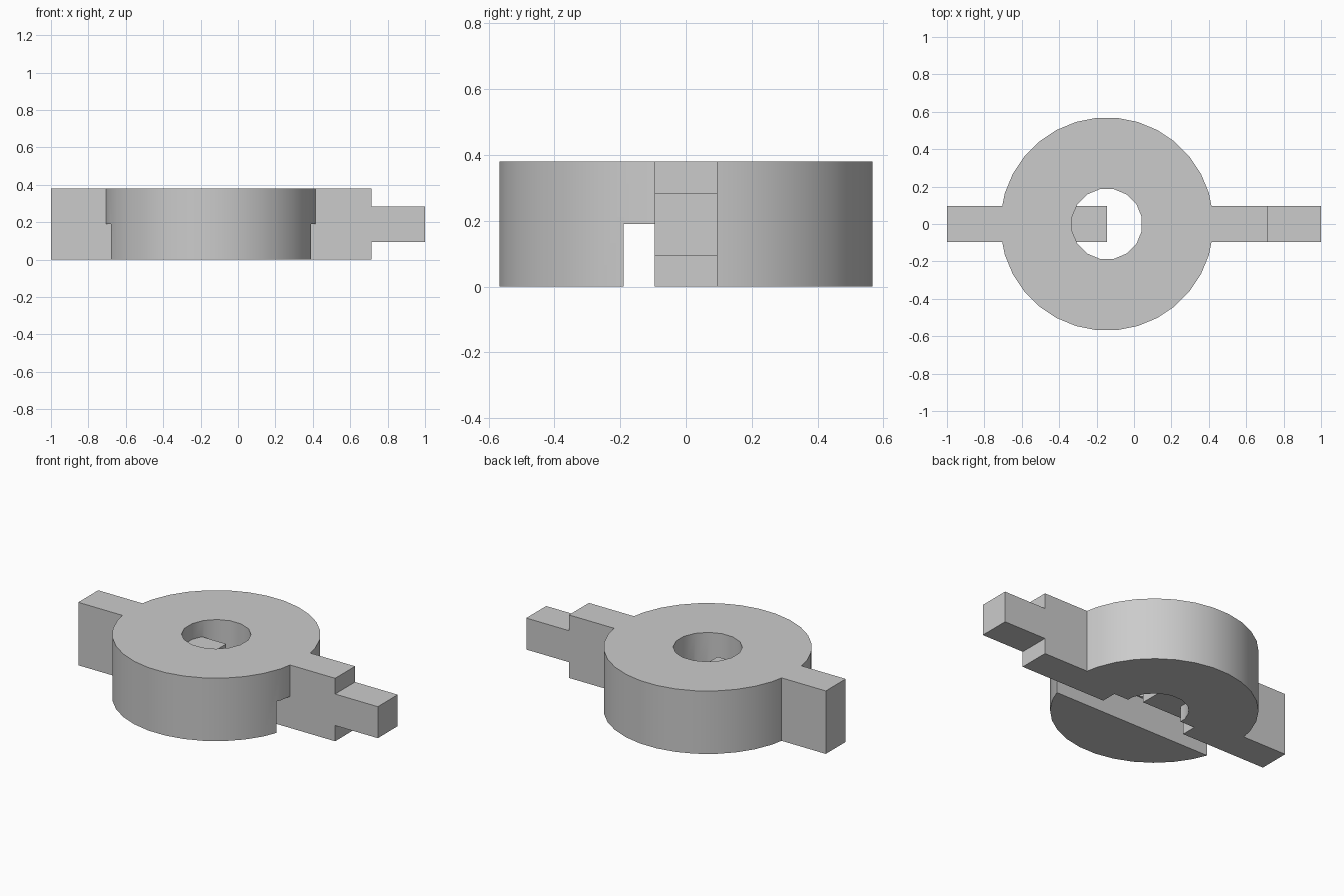
import bpy
import math

default = bpy.data.objects.get("Cube")
if default:
    bpy.data.objects.remove(default, do_unlink=True)

CX = -0.145           # centre of the ring
HEIGHT = 0.38
HALF = 0.095          # half width of the arms and tabs

grey = bpy.data.materials.new("plain grey")
grey.use_nodes = True
colour = (0.6, 0.6, 0.6, 1)
grey.diffuse_color = colour
grey.node_tree.nodes["Principled BSDF"].inputs["Base Color"].default_value = colour


def finish(name):
    obj = bpy.context.object
    obj.name = name
    bpy.ops.object.transform_apply(location=True, rotation=True, scale=True)
    obj.data.materials.append(grey)
    return obj


def box(name, x, y, z):
    """Box spanning the given (low, high) ranges."""
    spans = (x, y, z)
    bpy.ops.mesh.primitive_cube_add(size=1, location=[sum(s) / 2 for s in spans])
    bpy.context.object.scale = [s[1] - s[0] for s in spans]
    return finish(name)


def cylinder(name, radius, sides, depth):
    bpy.ops.mesh.primitive_cylinder_add(
        vertices=sides, radius=radius, depth=depth,
        location=(CX, 0, HEIGHT / 2), rotation=(0, 0, math.pi / sides))
    return finish(name)


def combine(target, other, operation):
    mod = target.modifiers.new(other.name, "BOOLEAN")
    mod.object, mod.operation, mod.solver = other, operation, "EXACT"
    bpy.context.view_layer.objects.active = target
    bpy.ops.object.modifier_apply(modifier=mod.name)
    bpy.data.objects.remove(other, do_unlink=True)


# Ring with its two arms and the end tab
link = cylinder("ring_link", 0.57, 32, HEIGHT)
arm_y = (-HALF, HALF)
tab_z = (HEIGHT / 4, HEIGHT * 3 / 4)
combine(link, box("left_arm", (0.3, 0.715), arm_y, (0, HEIGHT)), "UNION")
combine(link, box("right_arm", (-1, -0.6), arm_y, (0, HEIGHT)), "UNION")
combine(link, box("end_tab", (0.6, 1), arm_y, tab_z), "UNION")

# Centre hole, open slot along the underside and the wider pocket beside it
combine(link, cylinder("hole", 0.19, 16, 1), "DIFFERENCE")
combine(link, box("slot", (-0.9, 0.6), (-2 * HALF, -HALF), (-0.2, HEIGHT / 2)), "DIFFERENCE")
combine(link, box("pocket", (CX - 0.285, CX + 0.285), (-0.15, 0), (-0.2, HEIGHT / 2)), "DIFFERENCE")

# Locking tab reaching into the hole
combine(link, box("locking_tab", (CX - 0.3, CX), arm_y, tab_z), "UNION")

bpy.ops.object.select_all(action="DESELECT")
link.select_set(True)
bpy.context.view_layer.objects.active = link
bpy.ops.object.shade_smooth_by_angle(angle=math.radians(30))
